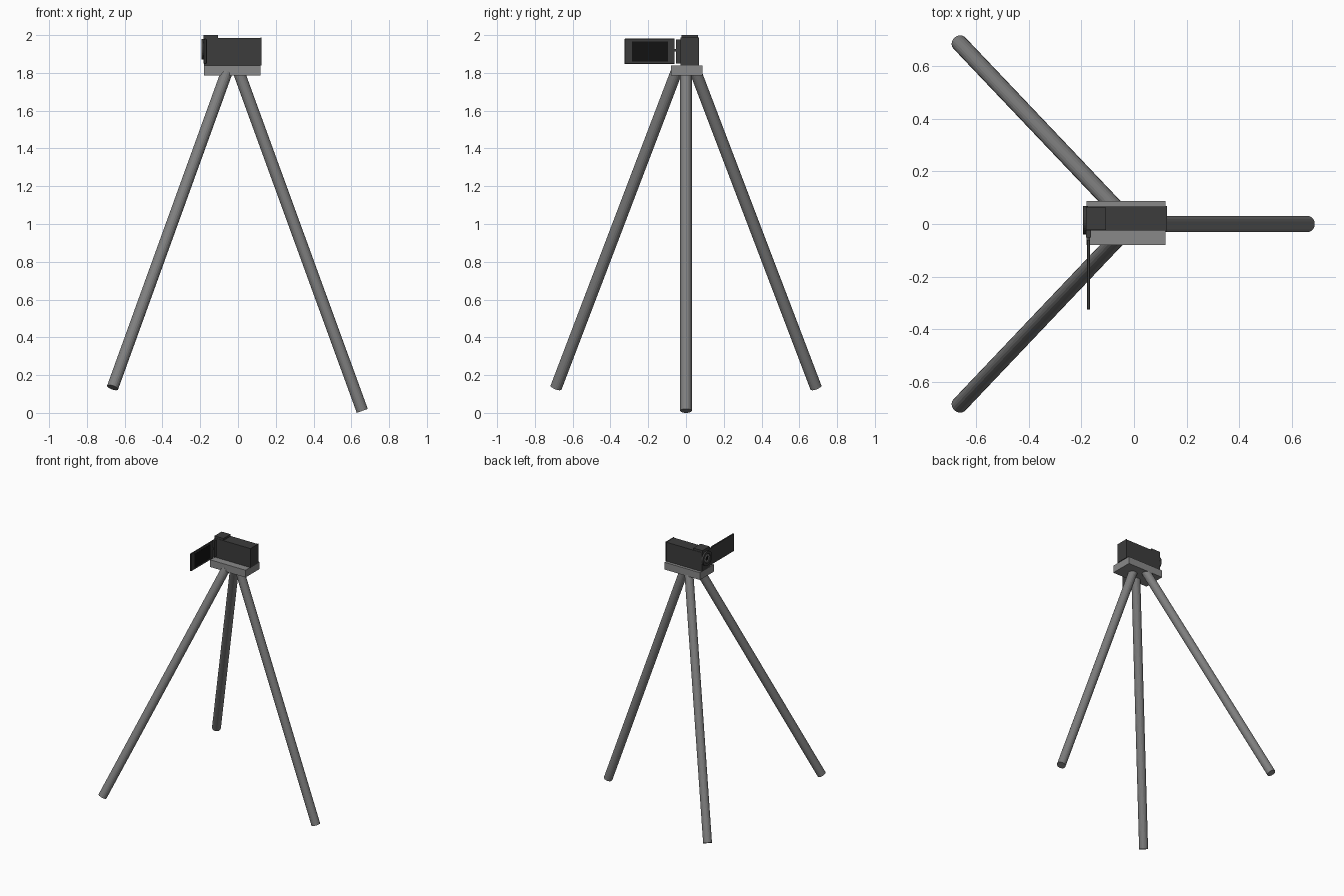
import bpy, bmesh
from math import cos, sin, pi
from mathutils import Vector

if "Cube" in bpy.data.objects:
    bpy.data.objects.remove(bpy.data.objects["Cube"])


def material(name, v):
    m = bpy.data.materials.new(name)
    m.diffuse_color = (v, v, v, 1)
    m.use_nodes = True
    m.node_tree.nodes["Principled BSDF"].inputs["Base Color"].default_value = m.diffuse_color
    return m


DARK = material("dark_plastic", 0.045)
BLACK = material("black_glass", 0.006)
GREY = material("metal_grey", 0.21)
LIGHT = material("plate_grey", 0.25)


def finish(name, bm, mat):
    bmesh.ops.recalc_face_normals(bm, faces=bm.faces)
    me = bpy.data.meshes.new(name)
    bm.to_mesh(me)
    bm.free()
    ob = bpy.data.objects.new(name, me)
    bpy.context.collection.objects.link(ob)
    me.materials.append(mat)
    return ob


def box(name, x, y, z, mat, bevel=0):
    bm = bmesh.new()
    bmesh.ops.create_cube(bm, size=1)
    for v in bm.verts:
        for i, (a, b) in enumerate((x, y, z)):
            v.co[i] = (a + b) / 2 + v.co[i] * (b - a)
    if bevel:
        bmesh.ops.bevel(bm, geom=bm.edges[:], offset=bevel, segments=1, affect='EDGES')
    return finish(name, bm, mat)


def tube(name, a, b, r, mat, n=20):
    a, b = Vector(a), Vector(b)
    bm = bmesh.new()
    bmesh.ops.create_cone(bm, cap_ends=True, segments=n, radius1=r, radius2=r,
                          depth=(b - a).length)
    rot = (b - a).to_track_quat('Z', 'Y')
    for v in bm.verts:
        v.co = rot @ v.co + (a + b) / 2
    return finish(name, bm, mat)


def lathe_x(name, profile, cy, cz, mat, n=32):
    # profile of (x, radius) turned around an axis along x, both ends closed
    bm = bmesh.new()
    rings = [[bm.verts.new((x, cy + r * cos(2 * pi * i / n), cz + r * sin(2 * pi * i / n)))
              for i in range(n)] for x, r in profile]
    for p, q in zip(rings, rings[1:]):
        for i in range(n):
            j = (i + 1) % n
            bm.faces.new((p[i], p[j], q[j], q[i]))
    bm.faces.new(rings[0])
    bm.faces.new(rings[-1])
    return finish(name, bm, mat)


# Tripod legs
R = 0.031
tube("right_leg", (0.658, 0, 0.0106), (0.006, 0, 1.80), R, GREY)
for side, s in (("front", -1), ("back", 1)):
    tube(side + "_left_leg", (-0.664, s * 0.688, 0.134), (-0.061, s * 0.053, 1.80), R, GREY)

# Mounting plate
box("mounting_plate", (-0.18, 0.12), (-0.08, 0.088), (1.785, 1.84), LIGHT)

# Camera body, end panel and raised top block
box("camera_body", (-0.18, 0.12), (-0.025, 0.066), (1.838, 1.985), DARK)
box("end_panel", (0.12, 0.125), (-0.028, 0.068), (1.84, 1.987), DARK)
box("top_block", (-0.183, -0.107), (-0.023, 0.063), (1.98, 2.0), DARK)

# Lens barrel with stepped rings and glass
LY, LZ = 0.015, 1.925
lathe_x("lens_barrel", [(-0.175, 0.054), (-0.193, 0.054), (-0.193, 0.036), (-0.186, 0.03)],
        LY, LZ, DARK)
lathe_x("lens_ring", [(-0.184, 0.031), (-0.190, 0.031), (-0.190, 0.019), (-0.184, 0.017)],
        LY, LZ, GREY)
lathe_x("lens_glass", [(-0.183, 0.018), (-0.187, 0.016), (-0.189, 0.006)], LY, LZ, BLACK)

# Hinge and fold-out screen
box("hinge_block", (-0.182, -0.163), (-0.052, -0.02), (1.85, 1.978), DARK)
box("hinge_pin", (-0.177, -0.168), (-0.065, -0.048), (1.912, 1.926), DARK)
box("screen_frame", (-0.178, -0.168), (-0.325, -0.06), (1.848, 1.981), DARK, 0.001)
box("screen_display", (-0.169, -0.1665), (-0.286, -0.095), (1.861, 1.967), BLACK)
